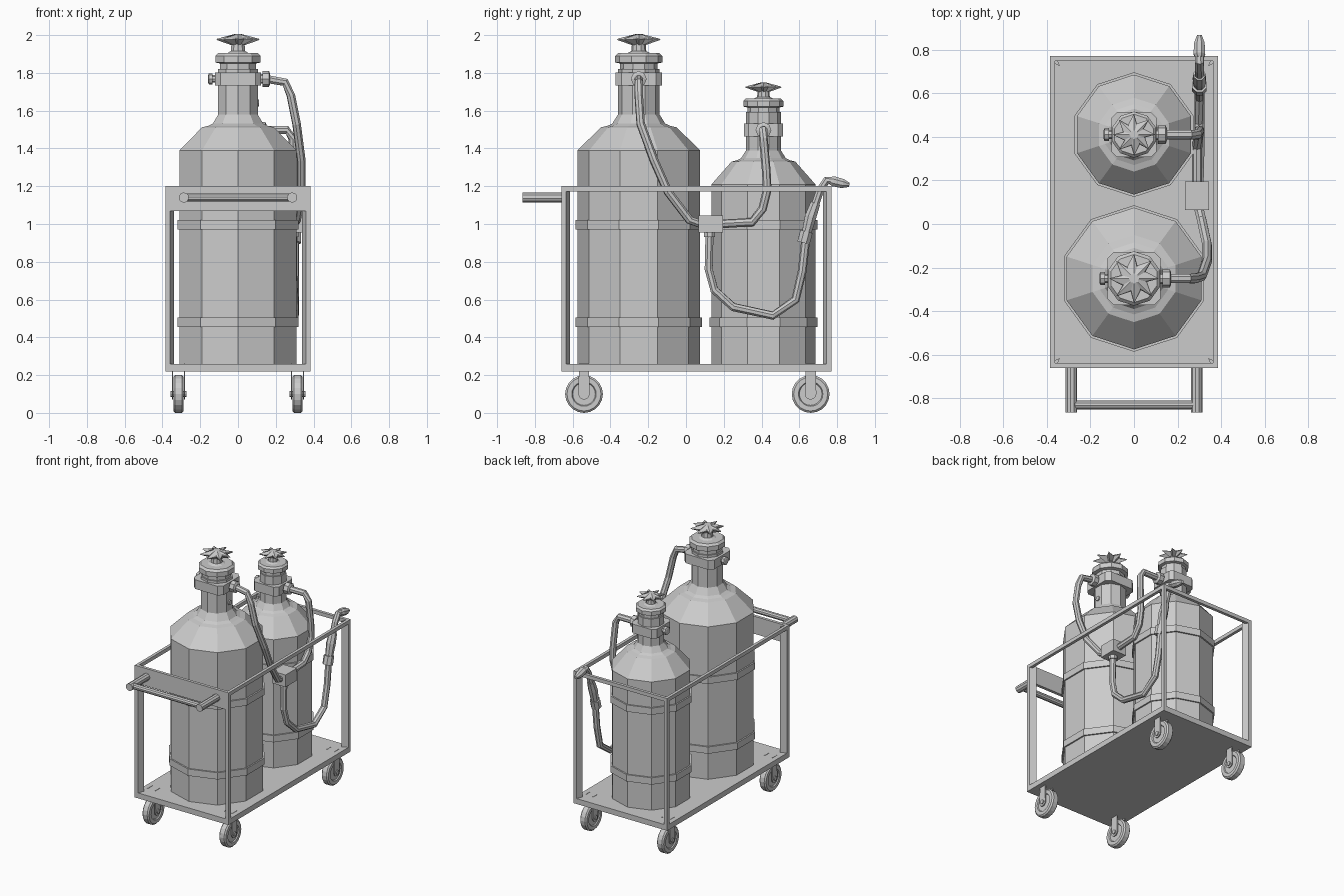
import bpy, bmesh
from math import pi, sin, cos
from mathutils import Vector

if "Cube" in bpy.data.objects:
    bpy.data.objects.remove(bpy.data.objects["Cube"])

GREY = (0.6, 0.6, 0.6, 1)
grey = bpy.data.materials.new("plain grey")
grey.use_nodes = True
grey.diffuse_color = GREY
grey.node_tree.nodes["Principled BSDF"].inputs["Base Color"].default_value = GREY


def finish(name, bm):
    bmesh.ops.recalc_face_normals(bm, faces=bm.faces)
    mesh = bpy.data.meshes.new(name)
    bm.to_mesh(mesh)
    bm.free()
    mesh.materials.append(grey)
    obj = bpy.data.objects.new(name, mesh)
    bpy.context.collection.objects.link(obj)
    return obj


def box(name, lo, hi, bevel=0):
    bm = bmesh.new()
    bmesh.ops.create_cube(bm, size=1)
    lo, hi = Vector(lo), Vector(hi)
    for v in bm.verts:
        v.co = (lo + hi) / 2 + v.co * (hi - lo)
    if bevel:
        edges = [e for e in bm.edges if abs(e.verts[0].co.z - e.verts[1].co.z) > 1e-4]
        bmesh.ops.bevel(bm, geom=edges, offset=bevel, segments=1, affect='EDGES')
    return finish(name, bm)


def loft(name, rings):
    """Join rings of points with quads and close both ends."""
    bm = bmesh.new()
    loops = [[bm.verts.new(p) for p in ring] for ring in rings]
    for a, b in zip(loops, loops[1:]):
        for i in range(len(a)):
            j = (i + 1) % len(a)
            bm.faces.new((a[i], a[j], b[j], b[i]))
    bm.faces.new(loops[0])
    bm.faces.new(loops[-1])
    return finish(name, bm)


def lathe(name, centre, profile, sides=10, axis='z'):
    """Turn (radius, height) pairs round an axis, first corner on +y."""
    rings = []
    for r, h in profile:
        ring = []
        for i in range(sides):
            a = 2 * pi * i / sides
            u, v = r * sin(a), r * cos(a)
            p = Vector((u, v, h)) if axis == 'z' else Vector((h, v, u))
            ring.append(p + Vector(centre))
        rings.append(ring)
    return loft(name, rings)


def tube(name, points, radii, sides=8):
    """Sweep a round section along a path."""
    pts = [Vector(p) for p in points]
    if not isinstance(radii, (list, tuple)):
        radii = [radii] * len(pts)
    rings, side = [], None
    for i, p in enumerate(pts):
        t = (pts[min(i + 1, len(pts) - 1)] - pts[max(i - 1, 0)]).normalized()
        if side is None:
            side = t.orthogonal()
        side = (side - t * side.dot(t)).normalized()
        up = t.cross(side)
        rings.append([p + radii[i] * (side * cos(2 * pi * (k + 0.5) / sides)
                                      + up * sin(2 * pi * (k + 0.5) / sides))
                      for k in range(sides)])
    return loft(name, rings)


# Cart: tray, corner posts, top rails and front panel
X, Y0, Y1, FLOOR, TOP = 0.385, -0.66, 0.77, 0.26, 1.2
box("cart_base", (-X, Y0, 0.22), (X, Y1, FLOOR))
for sx in (-1, 1):
    for y, sy, end in ((Y0, 1, "front"), (Y1, -1, "back")):
        section = ((0, 0), (0.026, 0), (0.045, 0.045), (0, 0.026))
        loft(end + "_post", [[(sx * (X - a), y + sy * b, z) for a, b in section]
                             for z in (FLOOR, TOP - 0.01)])
    box("side_rail", (min(sx * X, sx * (X - 0.022)), Y0, TOP - 0.027),
        (max(sx * X, sx * (X - 0.022)), Y1, TOP))
box("back_rail", (-X, Y1 - 0.022, TOP - 0.027), (X, Y1, TOP))
box("front_panel", (-X, Y0, 1.07), (X, Y0 + 0.022, TOP))

# Push handle
for sx in (-1, 1):
    tube("handle_arm", [(sx * 0.287, Y0 + 0.01, 1.14), (sx * 0.287, -0.865, 1.14)], 0.027, 10)
tube("handle_grip", [(-0.287, -0.83, 1.14), (0.287, -0.83, 1.14)], 0.021, 10)

# Castors
for x in (-0.315, 0.315):
    for y in (-0.54, 0.66):
        c = (x, y, 0.1)
        lathe("wheel", c, [(0.06, -0.02), (0.065, -0.027), (0.09, -0.027), (0.1, -0.018),
                           (0.1, 0.018), (0.09, 0.027), (0.065, 0.027), (0.06, 0.02)], 20, 'x')
        lathe("axle", c, [(0.016, -0.042), (0.016, 0.042)], 10, 'x')
        for s in (-1, 1):
            arc = [(0.03 * cos(pi + pi * k / 6), 0.03 * sin(pi + pi * k / 6)) for k in range(7)]
            outline = arc + [(0.026, 0.162), (-0.026, 0.162)]
            loft("fork_plate", [[(x + s * d, y + a, 0.1 + b) for a, b in outline]
                                for d in (0.028, 0.035)])


def handwheel(y, z, k):
    """Spiky knob: twisted star between two small rings."""
    def ring(r_tip, r_dip, h):
        pts = []
        for i in range(8):
            a = 2 * pi * i / 8
            pts.append((k * r_tip * sin(a), y + k * r_tip * cos(a), z + k * h))
            a += 0.25
            pts.append((k * r_dip * sin(a), y + k * r_dip * cos(a), z + k * (h + 0.004)))
        return pts
    loft("handwheel", [ring(0.03, 0.03, -0.03), ring(0.115, 0.062, 0),
                       ring(0.11, 0.055, 0.006), ring(0.024, 0.02, 0.026)])


def cylinder(y, radius, straight, shoulder, block, k):
    """Gas cylinder with bands, neck, valve block, cap and handwheel."""
    c = (0, y, 0)
    h = lambda d: shoulder + k * d
    lathe("cylinder_body", c, [(radius, FLOOR), (radius, straight),
                               (k * 0.2, shoulder - 0.008), (k * 0.165, shoulder),
                               (k * 0.14, h(0.012)), (k * 0.11, h(0.06)), (k * 0.11, h(0.3))])
    for z in (0.455, 0.972):
        lathe("band", c, [(radius - 0.01, z), (radius + 0.011, z),
                          (radius + 0.011, z + 0.05), (radius - 0.01, z + 0.05)])
    lathe("valve_cap", c, [(k * 0.1, h(0.29)), (k * 0.1, h(0.33)), (k * 0.125, h(0.335)),
                           (k * 0.125, h(0.37)), (k * 0.11, h(0.385)), (k * 0.06, h(0.385)),
                           (k * 0.04, h(0.395)), (k * 0.035, h(0.45))])
    w = k * 0.122
    box("valve_block", (-w, y - w, block - 0.034), (w, y + w, block + 0.034), k * 0.03)
    c = (0, y, block)
    lathe("side_plug", c, [(0.02, -w), (0.02, -w - 0.012), (0.03, -w - 0.012),
                           (0.03, -w - 0.032), (0.02, -w - 0.036)], 8, 'x')
    lathe("hose_fitting", c, [(0.025, w), (0.025, w + 0.008), (0.042, w + 0.008),
                              (0.042, w + 0.042), (0.028, w + 0.048)], 8, 'x')
    handwheel(y, h(0.455), k)


cylinder(-0.25, 0.325, 1.39, 1.52, 1.768, 1)
cylinder(0.41, 0.275, 1.21, 1.338, 1.497, 0.846)

# Small bolt on the neck of the tall cylinder
lathe("neck_stud", (0, -0.25, 1.64), [(0.018, 0.09), (0.018, 0.112)], 8, 'x')

# Mixer box and hoses
box("mixer_box", (0.235, 0.065, 0.955), (0.345, 0.195, 1.045))
R = 0.023
tube("tall_hose", [(0.15, -0.25, 1.768), (0.25, -0.25, 1.75), (0.28, -0.25, 1.68),
                   (0.31, -0.24, 1.53), (0.335, -0.17, 1.34), (0.335, -0.095, 1.17),
                   (0.31, 0.02, 1.02), (0.295, 0.08, 1.0)], R)
tube("short_hose", [(0.13, 0.41, 1.497), (0.26, 0.41, 1.497), (0.29, 0.41, 1.45),
                    (0.3, 0.425, 1.28), (0.3, 0.43, 1.18), (0.295, 0.405, 1.08),
                    (0.29, 0.35, 1.01), (0.29, 0.18, 1.0)], R)
tube("torch_hose", [(0.29, 0.125, 0.97), (0.29, 0.12, 0.76), (0.295, 0.15, 0.65),
                    (0.3, 0.25, 0.56), (0.3, 0.46, 0.515), (0.3, 0.58, 0.6),
                    (0.3, 0.615, 0.75), (0.3, 0.635, 0.93)], R)
tube("box_outlet", [(0.29, 0.125, 0.96), (0.29, 0.125, 0.93)], 0.032)

# Torch: collar, grip, bent pipe and nozzle
tube("torch_collar", [(0.3, 0.622, 0.9), (0.3, 0.638, 0.96)], 0.036)
tube("torch_grip", [(0.3, 0.635, 0.94), (0.3, 0.66, 1.04), (0.3, 0.685, 1.11)],
     [0.026, 0.033, 0.028])
tube("torch_pipe", [(0.3, 0.68, 1.09), (0.3, 0.71, 1.18), (0.3, 0.745, 1.232), (0.3, 0.79, 1.225)],
     0.022)
tube("torch_nozzle", [(0.3, 0.765, 1.23), (0.3, 0.78, 1.226), (0.3, 0.83, 1.214), (0.3, 0.865, 1.207)],
     [0.022, 0.029, 0.026, 0.012])
